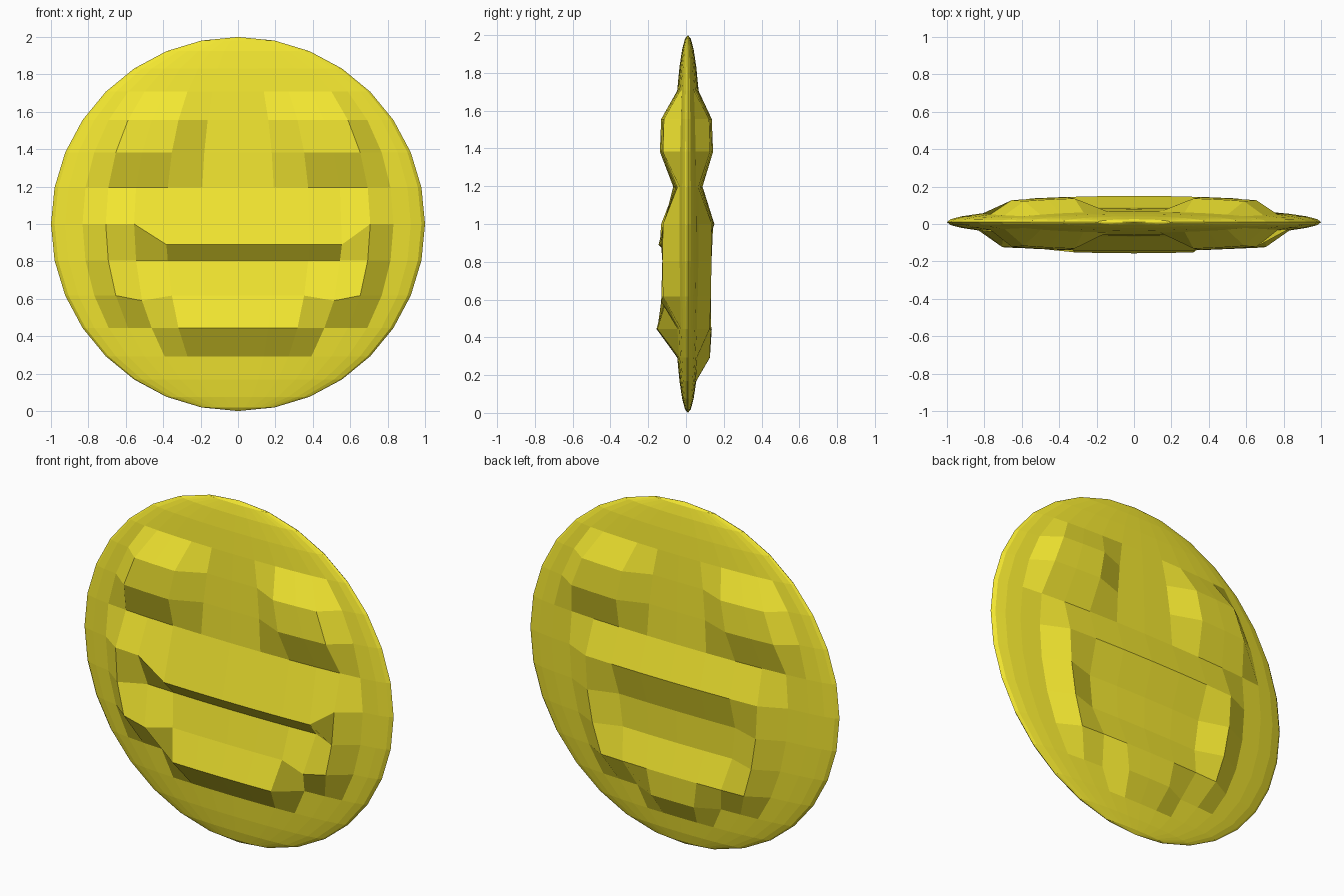
import bpy, bmesh
from math import pi, acos, atan2

if "Cube" in bpy.data.objects:
    bpy.data.objects.remove(bpy.data.objects["Cube"])

STEP = pi / 16
HALF = 0.08          # half thickness of the plain disc
MID = 0.01           # y of the rim


def block(rings, cols, amount):
    return {(r, c): amount for r in rings for c in cols}


def mirrored(cols):
    return [s * c for c in cols for s in (-1, 1)]


# Outward lift by (ring from top, column from the centre line)
eyes = mirrored([2, 3, 4])

front = block([5, 6], eyes, 0.08)                     # eyes
front |= block([8], range(-4, 5), 0.075)              # upper lip
front |= block([9, 10], mirrored([4]), 0.08)          # mouth corners
front |= block([10], mirrored([3]), 0.08)
front |= block([10], range(-2, 3), 0.04)              # lower lip
front |= block([11], range(-2, 3), 0.10)

back = block([5, 6], eyes, 0.065)                     # eyes
back |= block([8, 11], range(-3, 4), 0.06)            # lips
back |= block([9, 10], mirrored([3]), 0.06)           # mouth corners
back |= block([12], range(-1, 2), 0.06)               # chin

bm = bmesh.new()
bmesh.ops.create_uvsphere(bm, u_segments=32, v_segments=16, radius=1)
for v in bm.verts:
    x, y, z = v.co
    ring = round(acos(max(-1, min(1, z))) / STEP)
    col = round(atan2(x, abs(y)) / STEP)
    side = -1 if y < 0 else 1
    lift = 0
    if abs(y) > 1e-4:
        lift = (front if side < 0 else back).get((ring, col), 0)
    v.co.y = MID + y * HALF + side * lift
    v.co.z = z + 1
    # Upper lip droops over the front mouth, lower corners sag
    if side < 0 and abs(y) > 1e-4:
        if ring == 8 and -2 <= col <= 3:
            v.co.z = 0.89
        if ring == 10 and abs(col) == 3:
            v.co.z = 0.59

mesh = bpy.data.meshes.new("smiling_disc")
bm.to_mesh(mesh)
bm.free()
disc = bpy.data.objects.new("smiling_disc", mesh)
bpy.context.collection.objects.link(disc)

mat = bpy.data.materials.new("yellow")
mat.diffuse_color = (0.9, 0.8, 0.03, 1)
mat.use_nodes = True
mat.node_tree.nodes["Principled BSDF"].inputs["Base Color"].default_value = mat.diffuse_color
mesh.materials.append(mat)
